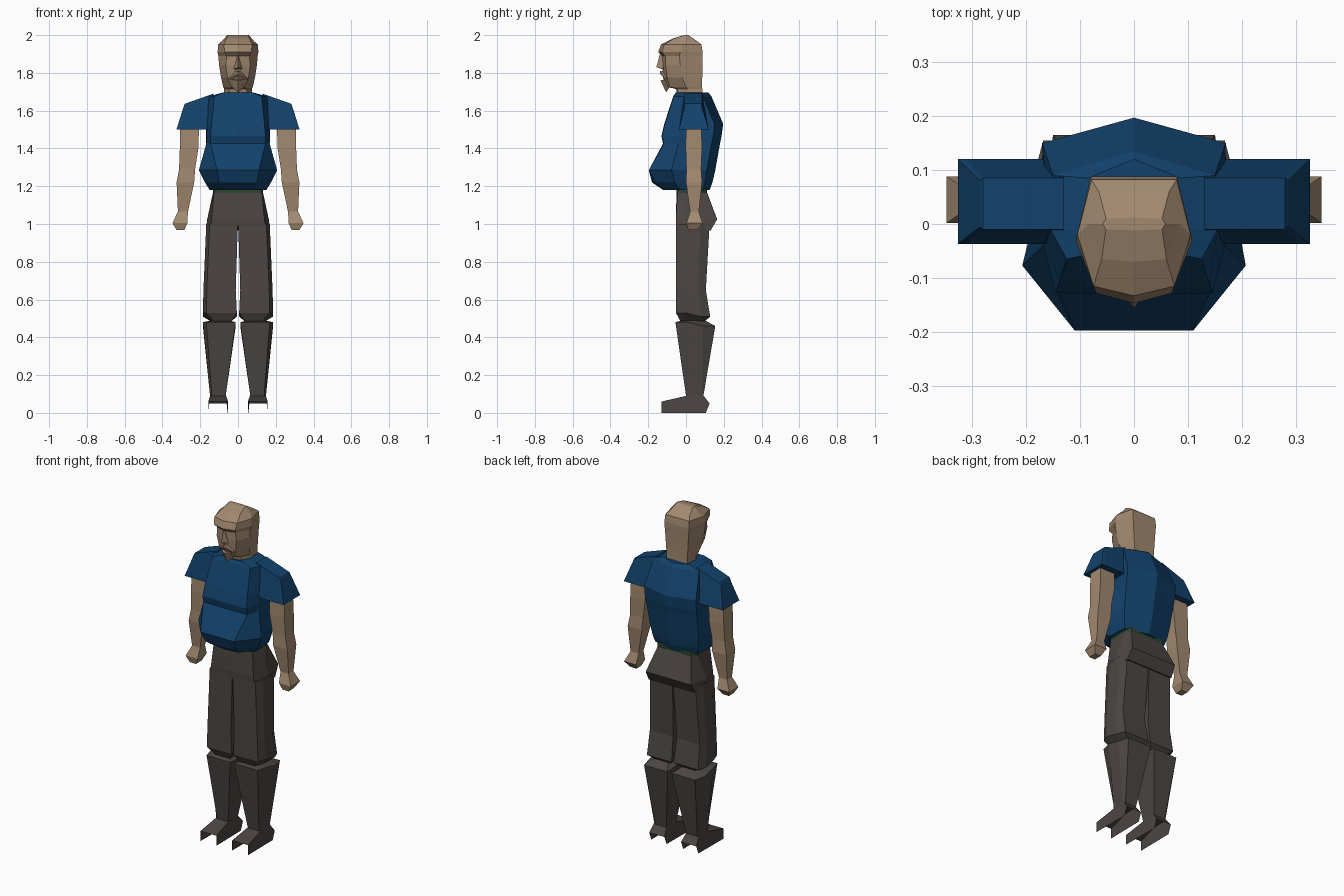
import bpy, bmesh


def material(name, rgb):
    m = bpy.data.materials.new(name)
    m.diffuse_color = (*rgb, 1)
    return m


SKIN = material("skin", (0.36, 0.25, 0.16))
SHIRT = material("blue shirt", (0.006, 0.055, 0.15))
TROUSERS = material("dark grey trousers", (0.072, 0.061, 0.056))
BELT = material("green belt", (0.025, 0.06, 0.025))


def finish(name, bm, mat, mirror=False, solid=True):
    if solid:
        bmesh.ops.recalc_face_normals(bm, faces=bm.faces)
    me = bpy.data.meshes.new(name)
    bm.to_mesh(me)
    bm.free()
    me.materials.append(mat)
    ob = bpy.data.objects.new(name, me)
    bpy.context.collection.objects.link(ob)
    if mirror:
        ob.modifiers.new("mirror", 'MIRROR')
    return ob


def loft(name, rings, mat, mirror=False):
    """Skin a stack of equal-length rings and close both ends."""
    bm = bmesh.new()
    vs = [[bm.verts.new(p) for p in r] for r in rings]
    n = len(vs[0])
    for a, b in zip(vs, vs[1:]):
        for i in range(n):
            j = (i + 1) % n
            bm.faces.new((a[i], a[j], b[j], b[i]))
    bm.faces.new(vs[0])
    bm.faces.new(vs[-1])
    return finish(name, bm, mat, mirror)


def sym(z, *half, zb=None):
    """Ring mirrored over x=0; first and last points lie on the centre line.
    zb is an optional height for the back half."""
    zb = z if zb is None else zb
    k = len(half) // 2
    pts = [(x, y, z if i < k else zb) for i, (x, y) in enumerate(half)]
    return pts + [(-x, y, h) for x, y, h in reversed(pts[1:-1])]


def box(x0, x1, y0, y1, z, zb=None):
    zb = z if zb is None else zb
    return [(x0, y0, z), (x1, y0, z), (x1, y1, zb), (x0, y1, zb)]


def limb(x0, x1, y0, y1, z, zb=None, c=0.018):
    """Box ring whose outer side bulges to a middle edge."""
    zb = z if zb is None else zb
    ym = (y0 + y1) / 2
    return [(x0, y0, z), (x1 - c, y0, z), (x1, ym - .04, z),
            (x1, ym + .04, zb), (x1 - c, y1, zb), (x0, y1, zb)]


# Shirt with chest fold and overhanging belly
loft("shirt_torso", [
    sym(1.18, (0, -.12), (.085, -.11), (.15, -.03), (.14, .09), (0, .125)),
    sym(1.22, (0, -.18), (.10, -.165), (.175, -.06), (.15, .10), (0, .14)),
    sym(1.285, (0, -.197), (.11, -.197), (.207, -.077), (.16, .11), (0, .155)),
    sym(1.425, (0, -.122), (.145, -.118), (.168, -.04), (.168, .135), (0, .18)),
    sym(1.465, (0, -.13), (.145, -.128), (.168, -.04), (.17, .145), (0, .188)),
    sym(1.53, (0, -.115), (.14, -.112), (.162, -.035), (.17, .15), (0, .197)),
    sym(1.675, (0, -.068), (.125, -.065), (.155, -.01), (.15, .09), (0, .135)),
    sym(1.695, (0, -.055), (.08, -.055), (.085, -.01), (.085, .085), (0, .12)),
], SHIRT)

# Short sleeves flaring outwards
loft("sleeve", [
    [(.13, -.01, 1.69), (.13, .085, 1.69), (.15, .12, 1.50), (.15, -.037, 1.50)],
    [(.28, -.01, 1.637), (.28, .085, 1.637), (.31, .12, 1.50), (.31, -.037, 1.50)],
    [(.285, -.005, 1.63), (.285, .08, 1.63), (.326, .12, 1.50), (.326, -.037, 1.50)],
], SHIRT, True)

# Bare arms and hands
loft("arm", [
    box(.205, .305, 0, .08, 1.55),
    box(.21, .308, -.002, .085, 1.40),
    box(.227, .312, .002, .08, 1.29),
    box(.232, .325, 0, .085, 1.22),
    box(.265, .318, .022, .068, 1.065),
], SKIN, True)
loft("hand", [
    box(.265, .318, .022, .068, 1.065),
    box(.268, .347, .002, .088, 1.005),
    box(.285, .325, .012, .06, .967),
], SKIN, True)

# Belt and pelvis
loft("belt", [
    sym(z, (0, -.05), (.127, -.045), (.133, .08), (.11, .108), (0, .112))
    for z in (1.16, 1.19)], BELT)
loft("trouser_hips", [
    sym(.99, (0, -.052), (.145, -.052), (.17, .04), (.155, .13), (0, .13), zb=.965),
    sym(1.025, (0, -.054), (.14, -.054), (.163, .04), (.15, .165), (0, .165)),
    sym(1.165, (0, -.05), (.127, -.045), (.133, .08), (.11, .11), (0, .112)),
], TROUSERS)

# Trouser legs, upper and lower
loft("upper_leg", [
    limb(.035, .145, -.03, .10, .485),
    limb(.006, .186, -.053, .128, .53, .51),
    limb(.012, .183, -.052, .105, .65),
    limb(.001, .168, -.052, .125, 1.0),
], TROUSERS, True)
loft("lower_leg", [
    limb(.065, .148, 0, .092, .09, c=.01),
    limb(.012, .186, -.056, .155, .48, .46),
    limb(.05, .14, -.02, .10, .49),
], TROUSERS, True)

# Shoes: bent strip with side walls, open at toe, heel and sole
bm = bmesh.new()
path = [(-.13, 0), (-.13, .06), (0, .09), (.09, .095), (.125, .05), (.105, 0)]
widths = [(.052, .157), (.052, .157), (.063, .148), (.065, .148), (.055, .155), (.055, .155)]
left = [bm.verts.new((w[0], *p)) for w, p in zip(widths, path)]
right = [bm.verts.new((w[1], *p)) for w, p in zip(widths, path)]
for i in (1, 2, 3):
    bm.faces.new((left[i], right[i], right[i + 1], left[i + 1]))
bm.faces.new(left)
bm.faces.new(right[::-1])
finish("shoe", bm, TROUSERS, True, solid=False)

# Head and neck
loft("head", [
    sym(1.67, (0, -.045), (.05, -.04), (.075, .02), (.067, .088), (0, .088)),
    sym(1.715, (0, -.052), (.045, -.045), (.073, .01), (.067, .086), (0, .086)),
    sym(1.725, (0, -.10), (.032, -.085), (.078, 0), (.068, .086), (0, .086)),
    sym(1.775, (0, -.122), (.055, -.10), (.09, -.02), (.072, .086), (0, .086)),
    sym(1.84, (0, -.126), (.065, -.108), (.10, -.03), (.076, .087), (0, .087)),
    sym(1.89, (0, -.128), (.06, -.11), (.104, -.035), (.08, .088), (0, .088)),
    sym(1.91, (0, -.147), (.07, -.128), (.108, -.03), (.08, .088), (0, .088)),
    sym(1.95, (0, -.133), (.075, -.115), (.105, -.02), (.079, .082), (0, .082)),
    sym(1.982, (0, -.07), (.06, -.065), (.085, 0), (.065, .06), (0, .06), zb=1.968),
    sym(2.0, (0, -.012), (.052, -.01), (.058, 0), (.052, .01), (0, .012)),
], SKIN)


def hull(name, pts):
    bm = bmesh.new()
    for p in pts:
        bm.verts.new(p)
    bmesh.ops.convex_hull(bm, input=bm.verts)
    return finish(name, bm, SKIN)


# Face details: nose, moustache, goatee
hull("nose", [(0, -.138, 1.90), (0, -.157, 1.83), (.022, -.122, 1.82),
              (-.022, -.122, 1.82), (0, -.11, 1.815), (0, -.11, 1.9)])
hull("moustache", [(0, -.138, 1.81), (0, -.138, 1.795), (.05, -.108, 1.765),
                   (-.05, -.108, 1.765), (.03, -.10, 1.805), (-.03, -.10, 1.805)])
hull("goatee", [(.035, -.112, 1.765), (-.035, -.112, 1.765), (0, -.135, 1.76),
                (0, -.105, 1.697), (.03, -.09, 1.72), (-.03, -.09, 1.72)])
